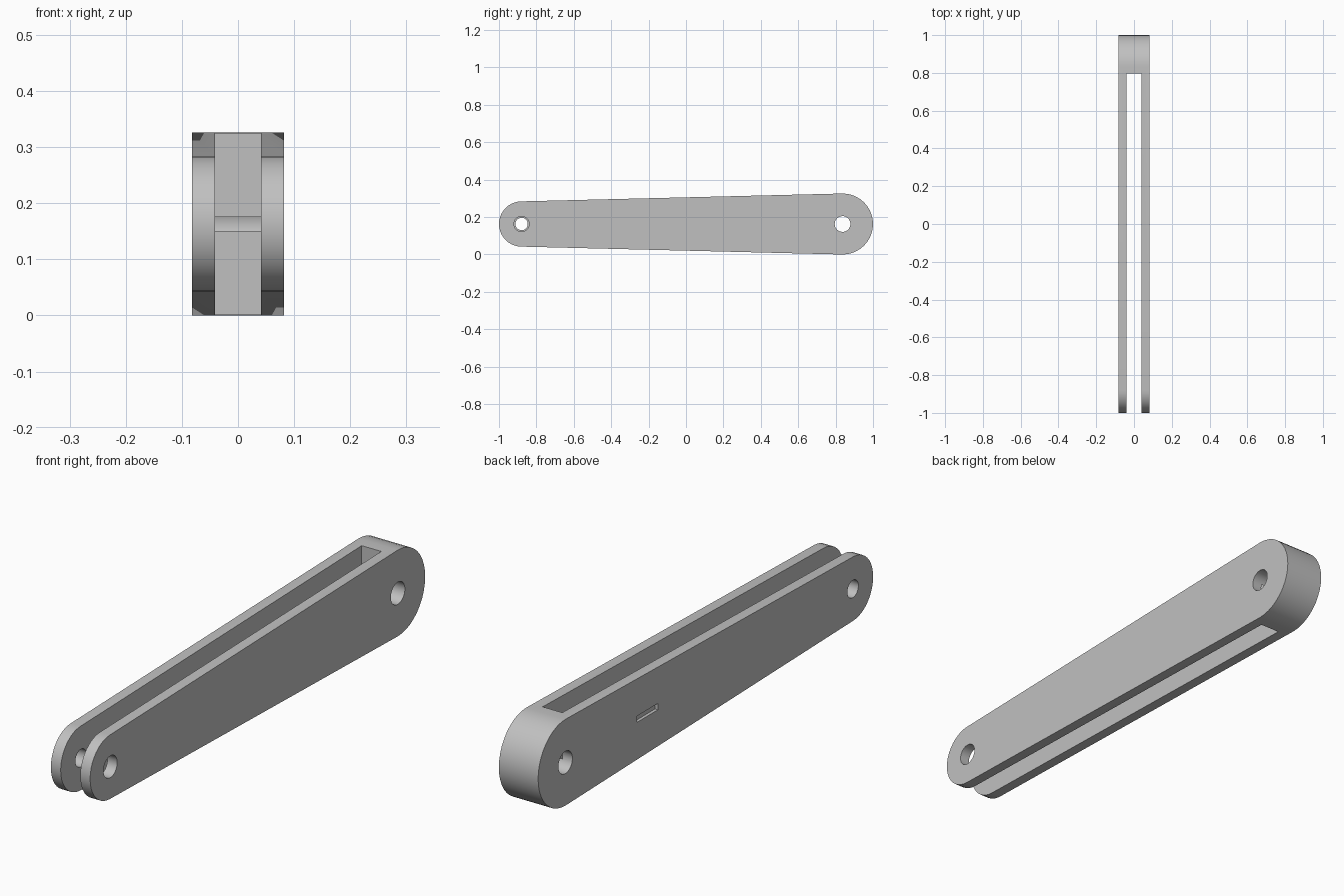
import bpy
import bmesh
from math import pi, sin, cos

MID_Z = 0.163          # height of the centre line
HALF_W = 0.082         # half of the overall thickness
GAP = 0.041            # half of the fork gap
SMALL_Y, SMALL_R = -0.879, 0.121
BIG_Y, BIG_R = 0.837, 0.163
ARC = 20

cube = bpy.data.objects.get("Cube")
if cube:
    bpy.data.objects.remove(cube, do_unlink=True)

grey = bpy.data.materials.new("plain grey")
grey.use_nodes = True
colour = (0.53, 0.53, 0.53, 1)
grey.diffuse_color = colour
grey.node_tree.nodes["Principled BSDF"].inputs["Base Color"].default_value = colour


def arc(y, r, start):
    """Half circle of (y, z) points, counter-clockwise from the start angle."""
    return [(y + r * cos(start + pi * i / ARC), MID_Z + r * sin(start + pi * i / ARC))
            for i in range(ARC + 1)]


def prism(name, outline, x0, x1):
    """Extrude a (y, z) outline from x0 to x1."""
    bm = bmesh.new()
    face = bm.faces.new([bm.verts.new((x0, y, z)) for y, z in outline])
    moved = bmesh.ops.extrude_face_region(bm, geom=[face])["geom"]
    bmesh.ops.translate(bm, vec=(x1 - x0, 0, 0),
                        verts=[v for v in moved if isinstance(v, bmesh.types.BMVert)])
    bmesh.ops.recalc_face_normals(bm, faces=bm.faces)
    mesh = bpy.data.meshes.new(name)
    bm.to_mesh(mesh)
    bm.free()
    mesh.materials.append(grey)
    obj = bpy.data.objects.new(name, mesh)
    bpy.context.collection.objects.link(obj)
    return obj


def circle(y, r):
    return arc(y, r, 0)[:-1] + arc(y, r, pi)[:-1]


def box(y0, y1, z0, z1):
    return [(y0, z0), (y1, z0), (y1, z1), (y0, z1)]


# Tapered link arm with rounded ends
arm = prism("link_arm", arc(BIG_Y, BIG_R, -pi / 2) + arc(SMALL_Y, SMALL_R, pi / 2),
            -HALF_W, HALF_W)

cutters = [
    # Long gap of the fork
    prism("fork_gap_cutter", box(-1.2, 0.797, -0.2, 0.6), -GAP, GAP),
    # Pivot bore through the wide end
    prism("wide_end_bore_cutter", circle(BIG_Y, 0.042), -0.2, 0.2),
    # Pin holes of the fork, one slightly larger than the other
    prism("large_pin_hole_cutter", circle(SMALL_Y, 0.041), 0, 0.2),
    prism("small_pin_hole_cutter", circle(SMALL_Y, 0.033), -0.2, 0),
    # Shallow slot on one cheek
    prism("cheek_slot_cutter", box(0.285, 0.41, MID_Z - 0.012, MID_Z + 0.012),
          -0.2, -HALF_W + 0.012),
]

bpy.ops.object.select_all(action="DESELECT")
bpy.context.view_layer.objects.active = arm
arm.select_set(True)
for cutter in cutters:
    mod = arm.modifiers.new(cutter.name, "BOOLEAN")
    mod.operation = "DIFFERENCE"
    mod.solver = "EXACT"
    mod.object = cutter
    bpy.ops.object.modifier_apply(modifier=mod.name)
    bpy.data.objects.remove(cutter, do_unlink=True)

bpy.ops.object.shade_smooth_by_angle(angle=pi / 6)
